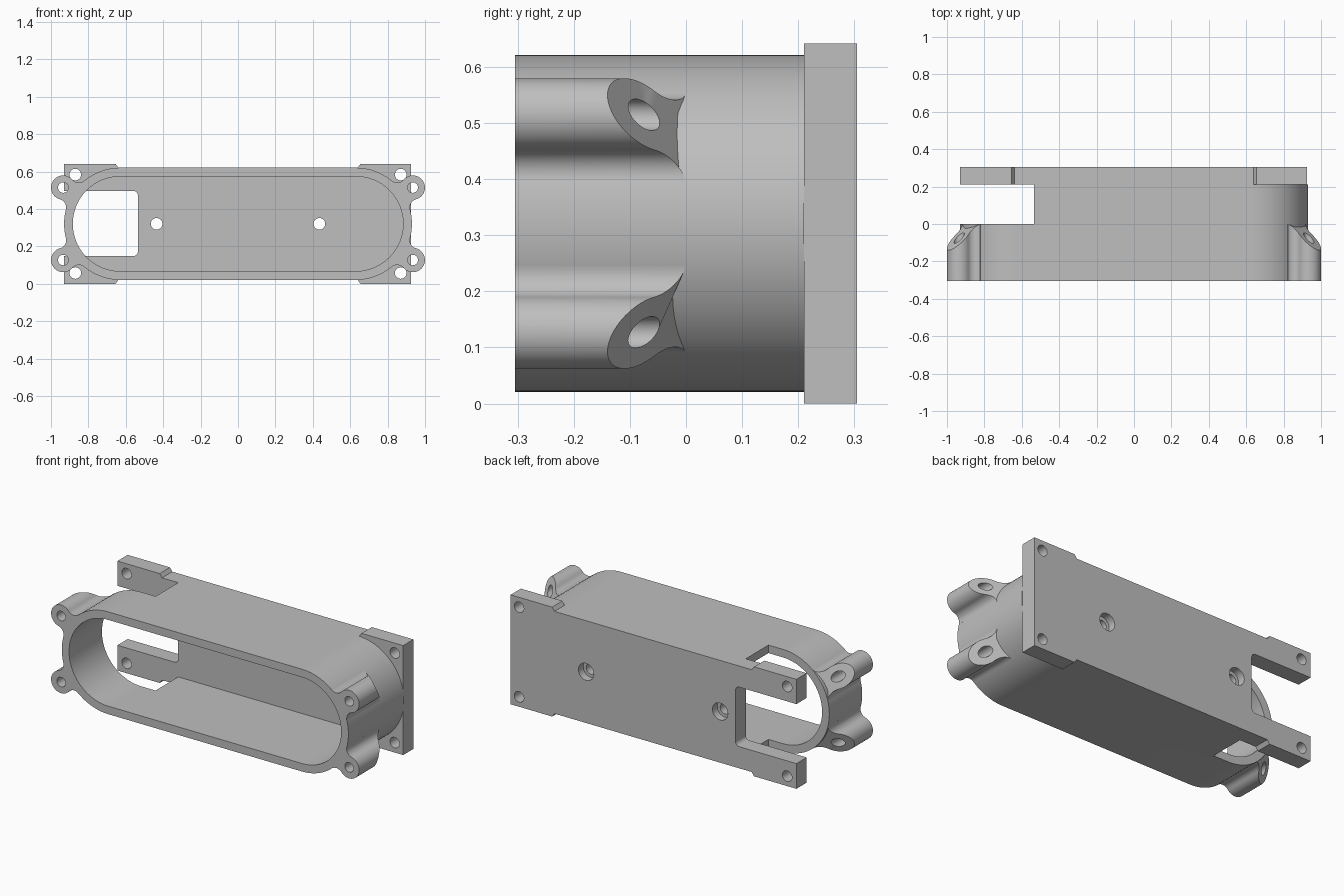
import bpy, bmesh, math

cube = bpy.data.objects.get("Cube")
if cube:
    bpy.data.objects.remove(cube, do_unlink=True)

grey = bpy.data.materials.new("plain_grey")
grey.use_nodes = True
grey.diffuse_color = (0.52, 0.52, 0.52, 1)
grey.node_tree.nodes["Principled BSDF"].inputs["Base Color"].default_value = (0.52, 0.52, 0.52, 1)

FRONT, BACK, PLATE = -0.305, 0.305, 0.21   # depth stations along y
MID = 0.321                                # height of the centre line
HALF, R_OUT, R_IN = 0.63, 0.30, 0.253      # capsule half length and radii


def arc(cx, cz, r, a0, a1, n):
    """Points on a circular arc, angles in radians."""
    steps = [a0 + (a1 - a0) * i / n for i in range(n + 1)]
    return [(cx + r * math.cos(a), cz + r * math.sin(a)) for a in steps]


def circle(cx, cz, r, n=32):
    return arc(cx, cz, r, 0, 2 * math.pi, n)[:-1]


def rect(x0, x1, z0, z1):
    return [(x0, z0), (x1, z0), (x1, z1), (x0, z1)]


def capsule(r):
    q = math.pi / 2
    return arc(HALF, MID, r, -q, q, 48) + arc(-HALF, MID, r, q, 3 * q, 48)


def prism(name, outline, y0, y1):
    """Extrude an x-z outline along y; y1 may be a list, one depth per point."""
    n = len(outline)
    ends = y1 if isinstance(y1, list) else [y1] * n
    bm = bmesh.new()
    a = [bm.verts.new((x, y0, z)) for x, z in outline]
    b = [bm.verts.new((x, y, z)) for (x, z), y in zip(outline, ends)]
    bm.faces.new(a)
    bm.faces.new(b[::-1])
    for i in range(n):
        j = (i + 1) % n
        bm.faces.new((a[i], b[i], b[j], a[j]))
    bmesh.ops.recalc_face_normals(bm, faces=bm.faces)
    mesh = bpy.data.meshes.new(name)
    bm.to_mesh(mesh)
    bm.free()
    mesh.materials.append(grey)
    obj = bpy.data.objects.new(name, mesh)
    bpy.context.scene.collection.objects.link(obj)
    return obj


def cut(obj, cutters):
    """Subtract each cutter, bake the result and remove the cutters."""
    for c in cutters:
        c.hide_render = True
        m = obj.modifiers.new("cut", "BOOLEAN")
        m.operation, m.solver, m.object = "DIFFERENCE", "EXACT", c
    dg = bpy.context.evaluated_depsgraph_get()
    mesh = bpy.data.meshes.new_from_object(obj.evaluated_get(dg))
    obj.modifiers.clear()
    obj.data = mesh
    for c in cutters:
        bpy.data.objects.remove(c, do_unlink=True)
    mesh.polygons.foreach_set("use_smooth", [True] * len(mesh.polygons))
    mesh.set_sharp_from_angle(angle=math.radians(30))


# Capsule wall, open at the front, with a slot across its right end
shell = prism("shell_wall", capsule(R_OUT), FRONT, PLATE)
cut(shell, [prism("cavity_cutter", capsule(R_IN), FRONT - 0.1, BACK),
            prism("slot_cutter", rect(-1.2, -0.535, -0.2, 0.9), 0.0, BACK)])

# Back plate: raised corner pads and a window open to the right end
X0, X1, PAD, TOP = -0.93, 0.925, 0.65, 2 * MID
LOW, HIGH = MID - R_OUT, MID + R_OUT
WX, W0, W1, RC = -0.535, 0.148, 0.497, 0.025
q = math.pi / 2
outline = [(X0, 0), (-PAD - 0.005, 0), (-PAD + 0.01, LOW), (PAD - 0.01, LOW),
           (PAD + 0.005, 0), (X1, 0), (X1, TOP), (PAD + 0.005, TOP),
           (PAD - 0.01, HIGH), (-PAD + 0.01, HIGH), (-PAD - 0.005, TOP),
           (X0, TOP), (X0, W1)]
outline += arc(WX - RC, W1 - RC, RC, q, 0, 8)
outline += arc(WX - RC, W0 + RC, RC, 0, -q, 8)
outline += [(X0, W0)]
plate = prism("back_plate", outline, PLATE, BACK)
holes = []
for sx in (-1, 1):
    for sz in (-1, 1):
        holes.append(prism("corner_hole", circle(sx * 0.87, MID + sz * 0.263, 0.031), 0.1, 0.4))
    holes.append(prism("screw_hole", circle(sx * 0.435, MID, 0.031), 0.1, 0.4))
    holes.append(prism("counterbore", circle(sx * 0.435, MID, 0.05), 0.26, 0.4))
cut(plate, holes)

# Screw lugs: round end blended into the wall by fillets, back face sloped
EAR_U, EAR_R, FIL, HOLE = 0.361, 0.065, 0.045, 0.028
tilt = math.atan2(0.194, 0.305)
d = R_OUT + FIL
phi = math.acos((d * d + EAR_U ** 2 - (EAR_R + FIL) ** 2) / (2 * d * EAR_U))
fu, ft = d * math.cos(phi), d * math.sin(phi)
touch = math.atan2(-ft, EAR_U - fu)
half = [(0.28 * math.cos(phi), 0.28 * math.sin(phi))]
half += arc(fu, ft, FIL, phi - math.pi, touch, 12)
half += arc(EAR_U, 0, EAR_R, touch + math.pi, 0, 20)[1:]
profile = half + [(u, -t) for u, t in half[-2::-1]]
slope = [min(-0.003, -0.075 - (u - EAR_U)) for u, t in profile]

for sx, side in ((1, "left"), (-1, "right")):
    for sz, level in ((1, "upper"), (-1, "lower")):
        def place(points):
            return [(sx * (HALF + u * math.cos(tilt) - t * math.sin(tilt)),
                     MID + sz * (u * math.sin(tilt) + t * math.cos(tilt)))
                    for u, t in points]
        lug = prism(f"{level}_{side}_lug", place(profile), FRONT, slope)
        cut(lug, [prism("lug_hole", place(circle(EAR_U, 0, HOLE)), FRONT - 0.1, 0.2)])
